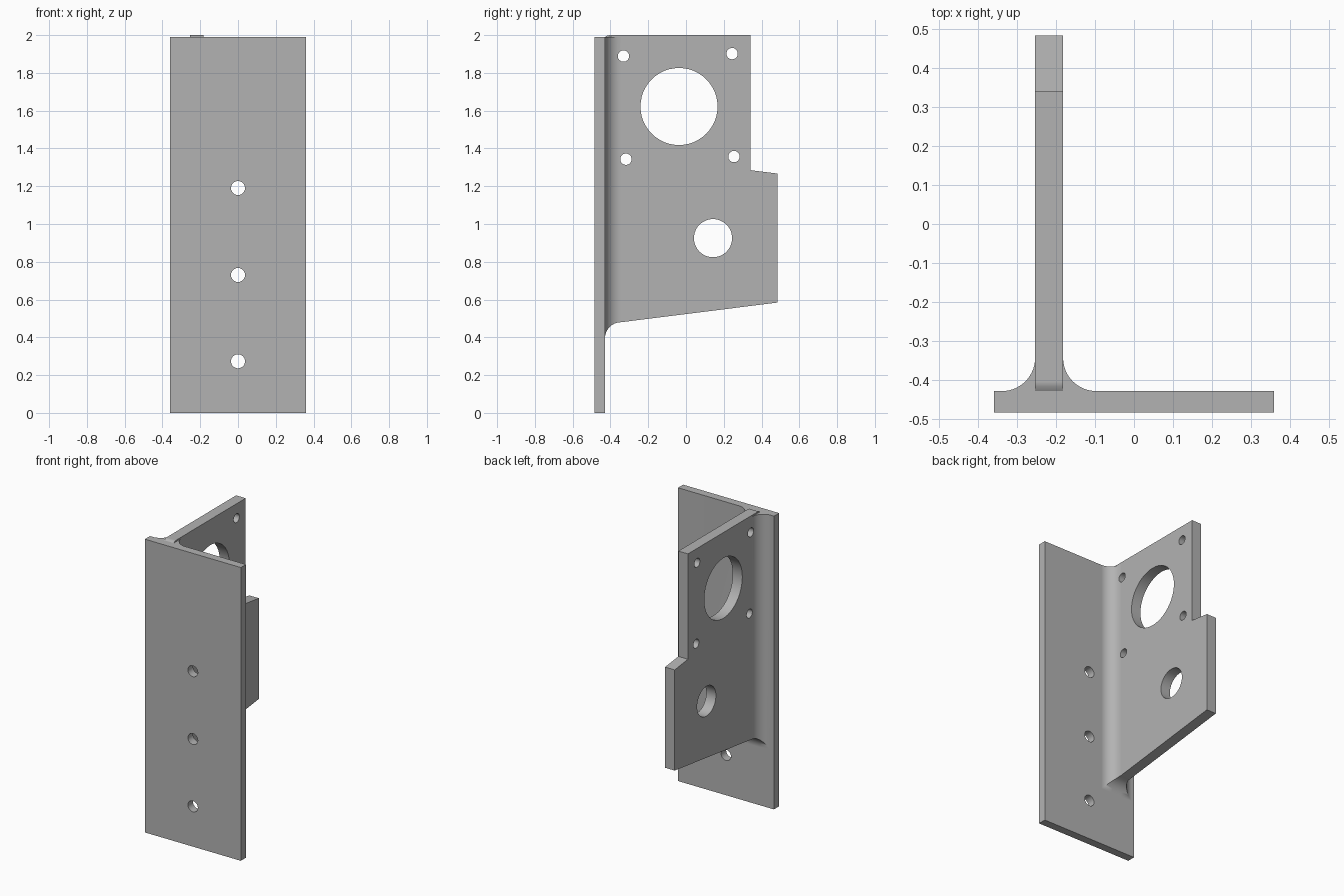
import bpy, bmesh, math
from mathutils import Vector

cube = bpy.data.objects.get("Cube")
if cube:
    bpy.data.objects.remove(cube, do_unlink=True)

HALF_W, DEPTH = 0.36, 0.484        # flange half width, half depth
BACK, TOP = -0.429, 1.99           # flange rear face and top
WEB_L, WEB_R = -0.254, -0.182      # web faces
R, INSET = 0.085, 0.02             # fillet radius, overlap into neighbours

steel = bpy.data.materials.new("plain grey")
steel.use_nodes = True
steel.diffuse_color = (0.45, 0.45, 0.45, 1)
steel.node_tree.nodes["Principled BSDF"].inputs["Base Color"].default_value = (0.45, 0.45, 0.45, 1)


def prism(name, outline, axis, start, end):
    """Extrude a 2D outline along x (outline is y, z) or z (outline is x, y)."""
    place = (lambda a, b, t: (t, a, b)) if axis == "x" else (lambda a, b, t: (a, b, t))
    bm = bmesh.new()
    face = bm.faces.new([bm.verts.new(place(a, b, start)) for a, b in outline])
    out = bmesh.ops.extrude_face_region(bm, geom=[face])
    moved = [v for v in out["geom"] if isinstance(v, bmesh.types.BMVert)]
    bmesh.ops.translate(bm, verts=moved, vec=Vector(place(0, 0, end - start)))
    bmesh.ops.recalc_face_normals(bm, faces=bm.faces)
    mesh = bpy.data.meshes.new(name)
    bm.to_mesh(mesh)
    bm.free()
    mesh.materials.append(steel)
    obj = bpy.data.objects.new(name, mesh)
    bpy.context.collection.objects.link(obj)
    return obj


def combine(target, tool, operation):
    """Apply a boolean and discard the tool."""
    mod = target.modifiers.new("combine", "BOOLEAN")
    mod.object, mod.operation, mod.solver = tool, operation, "EXACT"
    bpy.context.view_layer.objects.active = target
    bpy.ops.object.modifier_apply(modifier=mod.name)
    bpy.data.objects.remove(tool, do_unlink=True)


def drill(target, a, z, radius, axis):
    bpy.ops.mesh.primitive_cylinder_add(
        vertices=48, radius=radius, depth=0.3,
        location=(-0.218, a, z) if axis == "x" else (a, -0.5, z),
        rotation=(0, math.pi / 2, 0) if axis == "x" else (math.pi / 2, 0, 0))
    cutter = bpy.context.object
    cutter.data.materials.append(steel)
    combine(target, cutter, "DIFFERENCE")


def arc(cx, cy, start, end, steps=14):
    for i in range(steps + 1):
        t = math.radians(start + (end - start) * i / steps)
        yield cx + R * math.cos(t), cy + R * math.sin(t)


# Web outline seen from the side, with a rounded lower root
root_z = 0.395
web_outline = [(BACK - INSET, root_z), *arc(BACK + R, root_z, 180, 90),
               (DEPTH, 0.584), (DEPTH, 1.267), (0.342, 1.285), (0.342, 2.0),
               (-0.405, 2.0), (-0.418, 1.997), (BACK, TOP), (BACK - INSET, TOP)]
web = prism("web", web_outline, "x", WEB_L, WEB_R)

# Side fillets, trimmed to the web outline
fillet_plan = [(WEB_L - R, BACK - INSET), *arc(WEB_L - R, BACK + R, -90, 0),
               (WEB_L + INSET, BACK + R), (WEB_R - INSET, BACK + R),
               *arc(WEB_R + R, BACK + R, 180, 270), (WEB_R + R, BACK - INSET)]
fillets = prism("fillets", fillet_plan, "z", 0.3, TOP)
combine(fillets, prism("trim", web_outline, "x", -0.5, 0.1), "INTERSECT")

# Flange plate joined to fillets and web
bracket = prism("angle_bracket", [(-HALF_W, -DEPTH), (HALF_W, -DEPTH),
                                  (HALF_W, BACK), (-HALF_W, BACK)], "z", 0, TOP)
combine(bracket, fillets, "UNION")
combine(bracket, web, "UNION")

# Mounting holes in the flange
for z in (0.273, 0.73, 1.19):
    drill(bracket, 0, z, 0.037, "y")

# Large bore, lower bore and four bolt holes in the web
for y, z, radius in ((-0.037, 1.622, 0.204), (0.143, 0.925, 0.101),
                     (-0.331, 1.889, 0.03), (0.244, 1.902, 0.03),
                     (-0.318, 1.343, 0.03), (0.254, 1.357, 0.03)):
    drill(bracket, y, z, radius, "x")

# Smooth the rounds while keeping flats crisp
bpy.ops.object.select_all(action="DESELECT")
bracket.select_set(True)
bpy.context.view_layer.objects.active = bracket
bpy.ops.object.shade_smooth_by_angle(angle=math.radians(30))
weighted = bracket.modifiers.new("flat_face_normals", "WEIGHTED_NORMAL")
weighted.keep_sharp = True
